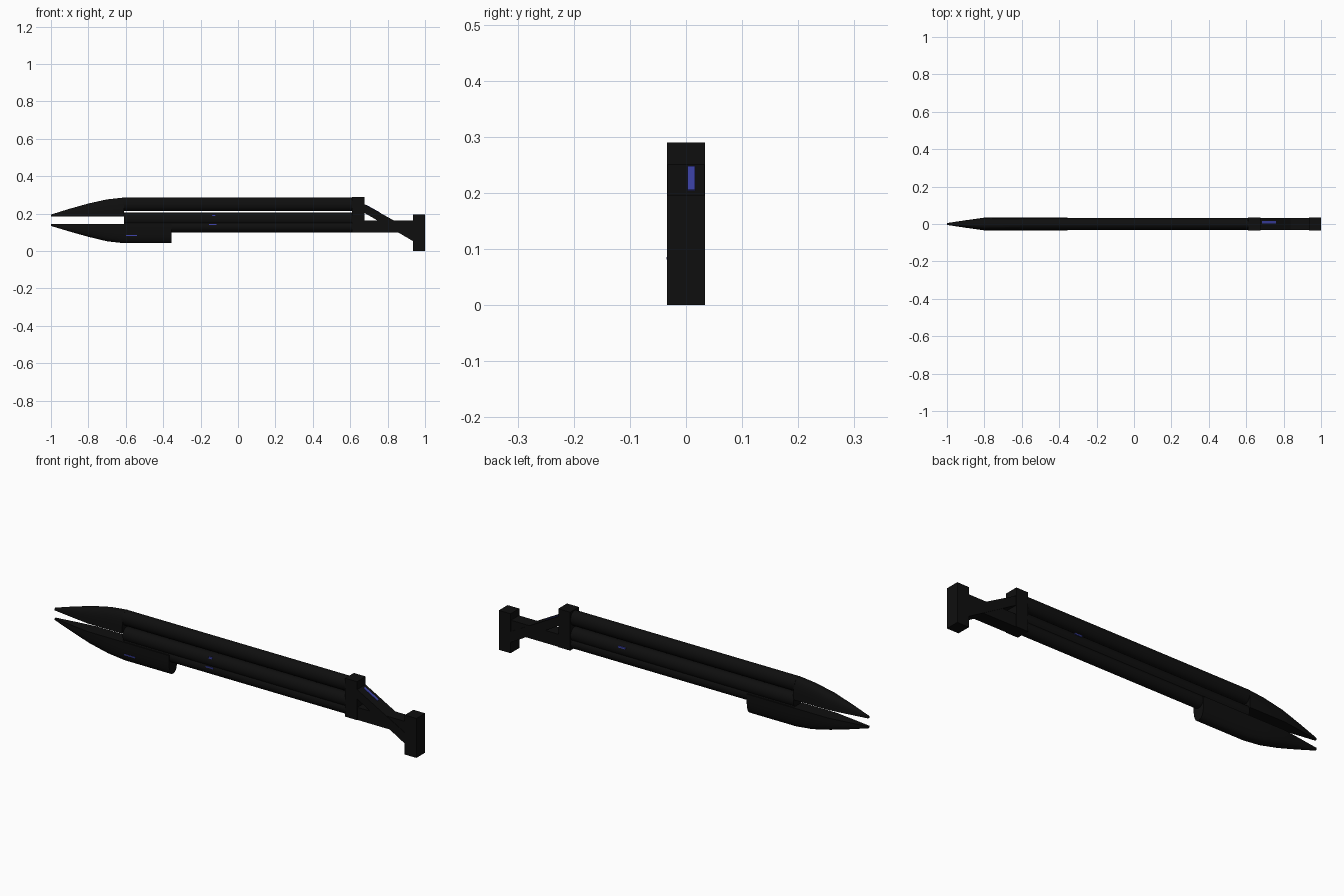
import bpy, bmesh, math

cube = bpy.data.objects.get("Cube")
if cube:
    bpy.data.objects.remove(cube, do_unlink=True)


def material(name, rgb):
    m = bpy.data.materials.new(name)
    m.use_nodes = True
    m.diffuse_color = (*rgb, 1)
    m.node_tree.nodes["Principled BSDF"].inputs["Base Color"].default_value = (*rgb, 1)
    return m


BLACK = material("matte black", (0.0045, 0.0045, 0.0045))
BLUE = material("marking blue", (0.05, 0.06, 0.42))


def loft(name, rings, mat=BLACK, smooth=True):
    """Join equal-length closed rings of points and cap both ends."""
    bm = bmesh.new()
    vs = [[bm.verts.new(p) for p in ring] for ring in rings]
    n = len(vs[0])
    for a, b in zip(vs, vs[1:]):
        for i in range(n):
            bm.faces.new((a[i], a[(i + 1) % n], b[(i + 1) % n], b[i]))
    bm.faces.new(vs[0])
    bm.faces.new(vs[-1])
    bmesh.ops.recalc_face_normals(bm, faces=bm.faces)
    mesh = bpy.data.meshes.new(name)
    bm.to_mesh(mesh)
    bm.free()
    mesh.materials.append(mat)
    ob = bpy.data.objects.new(name, mesh)
    bpy.context.collection.objects.link(ob)
    if smooth:
        bpy.ops.object.select_all(action='DESELECT')
        ob.select_set(True)
        bpy.context.view_layer.objects.active = ob
        bpy.ops.object.shade_smooth_by_angle(angle=math.radians(35))
    return ob


def prism(name, profile, y0, y1, mat=BLACK):
    """Extrude an x-z outline from y0 to y1."""
    return loft(name, [[(x, y, z) for x, z in profile] for y in (y0, y1)], mat, False)


def box(name, x0, x1, y0, y1, z0, z1, mat=BLACK):
    return prism(name, [(x0, z0), (x1, z0), (x1, z1), (x0, z1)], y0, y1, mat)


def tube(name, x0, x1, zc, ry, rz, n=24):
    def ring(x):
        return [(x, ry * math.cos(2 * math.pi * i / n),
                 zc + rz * math.sin(2 * math.pi * i / n)) for i in range(n)]
    return loft(name, [ring(x0), ring(x1)])


def jaw_ring(x, half_width, z_flat, z_round, n=14):
    """Flat on the inner side, softly rounded on the outer side."""
    pts = []
    for i in range(n + 1):
        a = math.pi * i / n
        c, s = math.cos(a), math.sin(a)
        y = half_width * math.copysign(abs(c) ** 0.7, c)
        pts.append((x, y, z_flat + (z_round - z_flat) * abs(s) ** 0.7))
    return pts


# Stations along each jaw: x, half width, height from tip line
upper = [(-1, .005, .195), (-.9, .02, .226), (-.8, .034, .254),
         (-.7, .034, .276), (-.61, .034, .286)]
lower = [(-1, .005, .134), (-.9, .02, .104), (-.8, .034, .076),
         (-.7, .034, .052), (-.61, .034, .042), (-.355, .034, .042)]
loft("upper_jaw", [jaw_ring(x, w, .184, z) for x, w, z in upper])
loft("lower_jaw", [jaw_ring(x, w, .144, z) for x, w, z in lower])

# Long barrel tubes, with a narrow slit between the upper two
tube("upper_barrel", -.615, .62, .2495, .031, .0365)
tube("lower_barrel", -.61, .62, .170, .031, .035)
tube("under_rail", -.61, .62, .131, .030, .031)

# Rear collar, stock bar, diagonal brace and shoulder plate
box("rear_collar", .61, .675, -.034, .034, .10, .29)
box("stock_bar", .61, .95, -.031, .031, .10, .162)
prism("diagonal_brace", [(.66, .213), (.66, .259), (.95, .099), (.95, .045)], -.033, .033)
box("shoulder_plate", .936, 1.0, -.034, .034, 0, .195)

# Small blue markings
prism("brace_marking", [(.685, .243), (.685, .2475), (.76, .206), (.76, .2015)],
      .003, .016, BLUE)
box("jaw_marking", -.60, -.54, -.0345, -.0305, .081, .086, BLUE)
box("rail_marking", -.155, -.115, -.0315, -.0265, .139, .144, BLUE)
box("barrel_marking", -.14, -.12, -.0325, -.0265, .187, .195, BLUE)
box("back_marking", .31, .35, .0265, .0325, .185, .192, BLUE)
